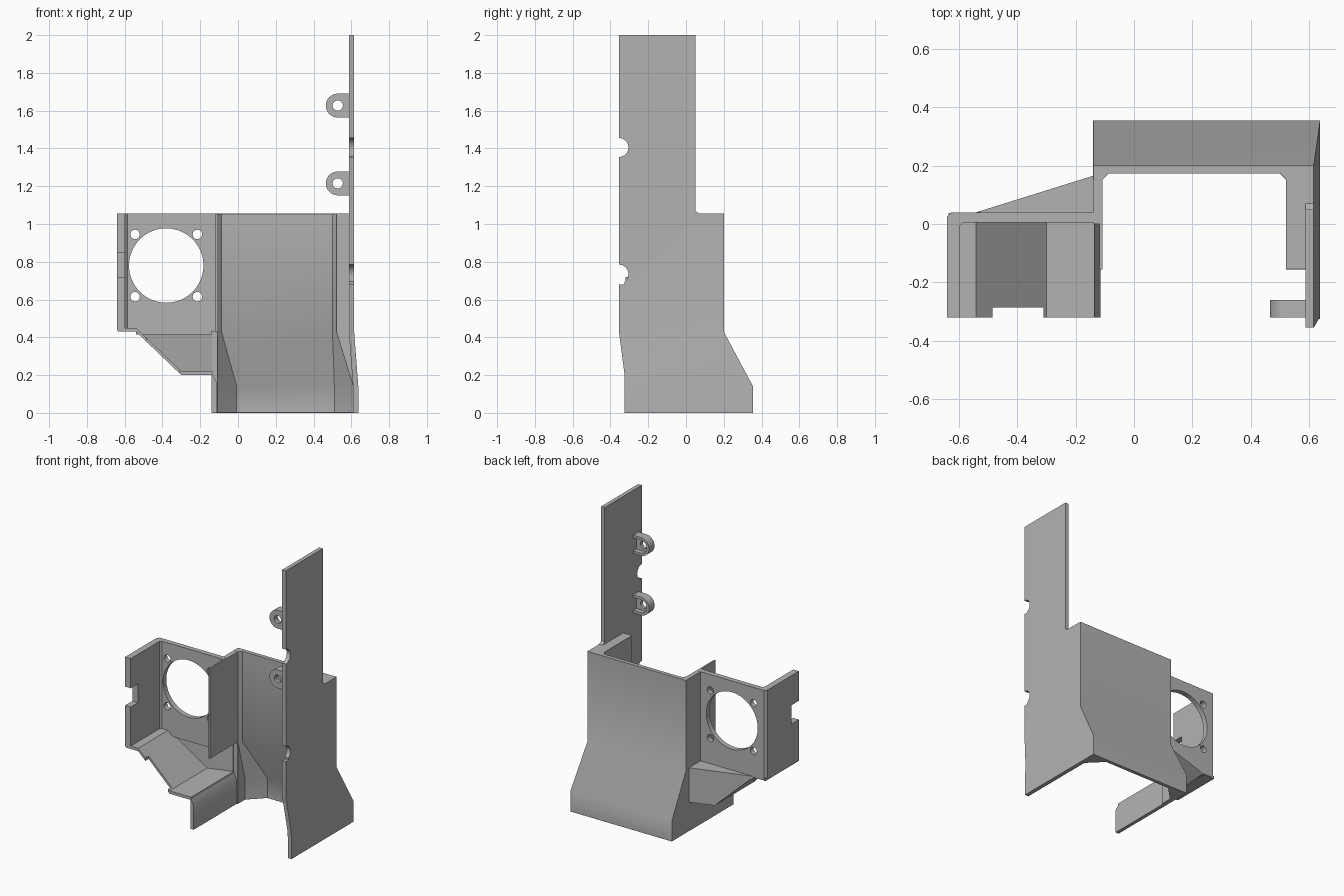
import bpy, bmesh, math
from mathutils import Vector

if "Cube" in bpy.data.objects:
    bpy.data.objects.remove(bpy.data.objects["Cube"], do_unlink=True)

grey = bpy.data.materials.new("plain_grey")
grey.use_nodes = True
grey.diffuse_color = (0.45, 0.45, 0.45, 1)
grey.node_tree.nodes["Principled BSDF"].inputs["Base Color"].default_value = grey.diffuse_color


def loft(name, rings, bevel=0):
    """Closed solid through matching rings of points."""
    bm = bmesh.new()
    loops = [[bm.verts.new(p) for p in ring] for ring in rings]
    n = len(loops[0])
    for a, b in zip(loops, loops[1:]):
        for i in range(n):
            j = (i + 1) % n
            bm.faces.new((a[i], a[j], b[j], b[i]))
    bm.faces.new(loops[0])
    bm.faces.new(loops[-1])
    bmesh.ops.recalc_face_normals(bm, faces=bm.faces)
    mesh = bpy.data.meshes.new(name)
    bm.to_mesh(mesh)
    bm.free()
    mesh.materials.append(grey)
    ob = bpy.data.objects.new(name, mesh)
    bpy.context.collection.objects.link(ob)
    if bevel:
        mod = ob.modifiers.new("bevel", 'BEVEL')
        mod.width, mod.segments = bevel, 3
        mod.limit_method, mod.angle_limit = 'ANGLE', math.radians(60)
    return ob


def prism(name, pts, axis, a, b, bevel=0):
    """Extrude a flat outline along one axis."""
    place = {'x': lambda p, q, d: (d, p, q),
             'y': lambda p, q, d: (p, d, q),
             'z': lambda p, q, d: (p, q, d)}[axis]
    return loft(name, [[place(p, q, d) for p, q in pts] for d in (a, b)], bevel)


def rect(p0, p1, q0, q1):
    return [(p0, q0), (p1, q0), (p1, q1), (p0, q1)]


def arc(cx, cy, r, n=32, start=0, sweep=360):
    steps = n if sweep == 360 else n + 1
    return [(cx + r * math.cos(math.radians(start + sweep * i / n)),
             cy + r * math.sin(math.radians(start + sweep * i / n))) for i in range(steps)]


def cut(ob, *cutters):
    for c in cutters:
        c.hide_render = True
        mod = ob.modifiers.new("cut", 'BOOLEAN')
        mod.operation, mod.object, mod.solver = 'DIFFERENCE', c, 'EXACT'
    bpy.context.view_layer.objects.active = ob
    for mod in list(ob.modifiers):
        bpy.ops.object.modifier_apply(modifier=mod.name)
    for c in cutters:
        bpy.data.objects.remove(c, do_unlink=True)


# Chamber: U-shaped shell that flares towards its base
def chamber_ring(z, back, inner_back, right, right_in, ch):
    left, left_in, l_front, r_front = -0.14, -0.107, 0.15, -0.155
    pts = [(left, l_front), (left, back), (right, back), (right, r_front),
           (right_in, r_front), (right_in, inner_back - ch), (right_in - ch, inner_back),
           (left_in + ch, inner_back), (left_in, inner_back - ch), (left_in, l_front)]
    return [(x, y, z) for x, y in pts]


loft("chamber_shell", [
    chamber_ring(1.055, 0.2, 0.172, 0.614, 0.52, 0.02),
    chamber_ring(0.43, 0.2, 0.172, 0.614, 0.52, 0.02),
    chamber_ring(0.14, 0.355, 0.33, 0.635, 0.61, 0.1),
    chamber_ring(0, 0.355, 0.33, 0.635, 0.61, 0.1)], 0.01)

# Wall between chamber and fan bay
prism("divider_wall", rect(-0.139, -0.107, 0, 0.18), 'z', 0.43, 1.054)
prism("divider_fin", rect(-0.118, -0.107, -0.155, 0.01), 'z', 0.43, 1.054)

# Tall side plate, bent slightly outwards near the base
outline = [(-0.325, 0), (0.355, 0), (0.355, 0.14), (0.2, 0.43), (0.2, 1.055),
           (0.07, 1.055), (0.05, 1.07), (0.05, 2), (-0.355, 2), (-0.355, 0.43),
           (-0.325, 0.2), (-0.325, 0.14)]
side = prism("tall_side_plate", outline, 'x', 0.587, 0.615)
bm = bmesh.new()
bm.from_mesh(side.data)
for z in (0.14, 0.43):
    bmesh.ops.bisect_plane(bm, geom=bm.verts[:] + bm.edges[:] + bm.faces[:],
                           plane_co=(0, 0, z), plane_no=(0, 0, 1))
for v in bm.verts:
    v.co.x += 0.022 * min(1, max(0, (0.43 - v.co.z) / 0.29))
bm.to_mesh(side.data)
bm.free()
cut(side, *[prism("notch_cutter", arc(-0.355, z, 0.05), 'x', 0.5, 0.7) for z in (0.735, 1.405)],
    prism("step_cutter", rect(-0.4, -0.325, 0.68, 0.72), 'x', 0.5, 0.7))

# Two screw lugs with a recess at the back
for i, z in enumerate((1.215, 1.627)):
    cx = 0.528
    lug = prism(f"screw_lug_{i + 1}",
                [(0.59, z + 0.063)] + arc(cx, z, 0.063, 24, 90, 180) + [(0.59, z - 0.063)],
                'y', -0.32, -0.26)
    pocket = [(0.586, z + 0.045)] + arc(cx, z, 0.045, 24, 90, 180) + [(0.586, z - 0.045)]
    cut(lug, prism("hole_cutter", arc(cx, z, 0.027), 'y', -0.4, -0.2),
        prism("pocket_cutter", pocket, 'y', -0.295, -0.2))

# Fan bay: L-shaped panel with fan opening, screw holes and a side notch
panel_plan = [(-0.64, -0.32), (-0.597, -0.32), (-0.597, -0.008), (-0.584, 0.005),
              (-0.12, 0.005), (-0.12, 0.04), (-0.625, 0.04), (-0.64, 0.025)]
panel = prism("fan_panel", panel_plan, 'z', 0.435, 1.055)
fx, fz, off = -0.38, 0.78, 0.165
cut(panel, prism("fan_cutter", arc(fx, fz, 0.197, 64), 'y', -0.1, 0.1),
    *[prism("screw_cutter", arc(fx + sx * off, fz + sz * off, 0.025, 24), 'y', -0.1, 0.1)
      for sx in (-1, 1) for sz in (-1, 1)],
    prism("side_cutter", rect(-0.4, -0.24, 0.72, 0.85), 'x', -0.7, -0.55))


# Chute under the fan bay, lofted along x
def back_y(x):
    return 0.04 + max(0, x + 0.54) * 0.3125


def floor_z(x):
    return 0.43 - 0.23 * min(1, max(0, (x + 0.54) / 0.24))


def along_x(name, stations, section):
    return loft(name, [[(x, y, z) for y, z in section(x)] for x in stations])


floor = along_x("chute_floor", (-0.635, -0.54, -0.3, -0.135),
                lambda x: rect(-0.32, back_y(x) - 0.002, floor_z(x), floor_z(x) + 0.02))
cut(floor, prism("floor_cutter", rect(-0.485, -0.31, -0.4, -0.285), 'z', 0.1, 0.6))
along_x("chute_back", (-0.54, -0.3, -0.138),
        lambda x: rect(back_y(x) - 0.022, back_y(x), floor_z(x), 0.437))
along_x("chute_roof", (-0.54, -0.138),
        lambda x: rect(0.008, back_y(x) - 0.001, 0.415, 0.438))

# Low side strip that carries the chute down to the base
prism("base_side_strip", [(-0.14, 0), (-0.115, 0), (-0.115, 0.165), (-0.14, 0.215)],
      'y', -0.32, 0.16)

# Smooth shading with sharp edges
for ob in bpy.context.scene.objects:
    ob.select_set(ob.type == 'MESH')
bpy.ops.object.shade_smooth_by_angle(angle=math.radians(30))
